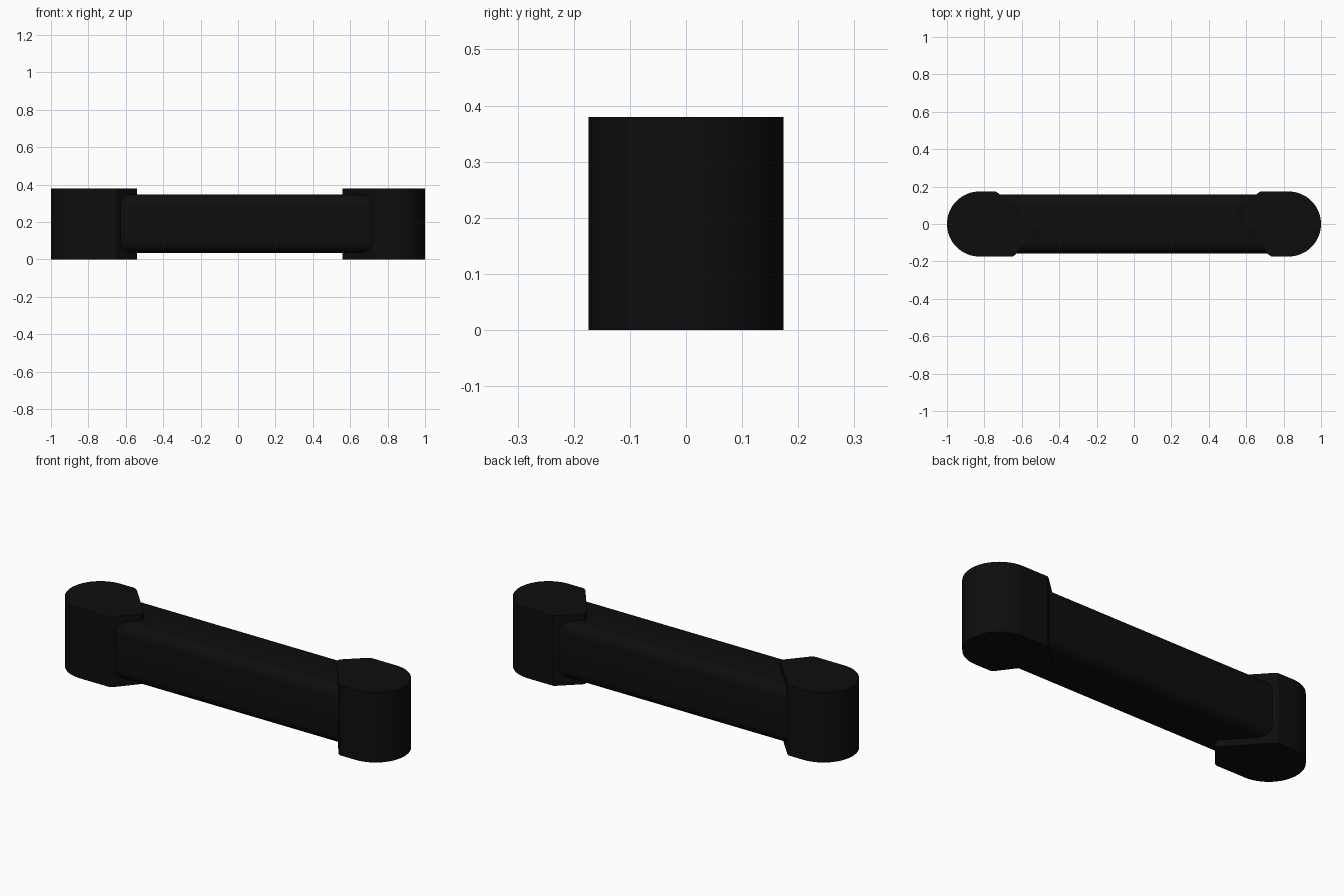
import bpy, bmesh
from math import cos, sin, pi

if "Cube" in bpy.data.objects:
    bpy.data.objects.remove(bpy.data.objects["Cube"])

black = bpy.data.materials.new("black")
black.diffuse_color = (0.004, 0.004, 0.004, 1)
black.use_nodes = True
black.node_tree.nodes["Principled BSDF"].inputs["Base Color"].default_value = black.diffuse_color


def arc(cx, cy, r, a0, a1, n):
    return [(cx + r * cos(a0 + (a1 - a0) * i / n),
             cy + r * sin(a0 + (a1 - a0) * i / n)) for i in range(n + 1)]


def extrude(name, pts, vec):
    """Closed prism from a 3D outline, smooth on its round sides."""
    bm = bmesh.new()
    face = bm.faces.new([bm.verts.new(p) for p in pts])
    out = bmesh.ops.extrude_face_region(bm, geom=[face], use_keep_orig=True)
    moved = [v for v in out["geom"] if isinstance(v, bmesh.types.BMVert)]
    bmesh.ops.translate(bm, verts=moved, vec=vec)
    bmesh.ops.recalc_face_normals(bm, faces=bm.faces)
    me = bpy.data.meshes.new(name)
    bm.to_mesh(me)
    bm.free()
    me.materials.append(black)
    ob = bpy.data.objects.new(name, me)
    bpy.context.collection.objects.link(ob)
    bpy.ops.object.select_all(action='DESELECT')
    ob.select_set(True)
    bpy.context.view_layer.objects.active = ob
    bpy.ops.object.shade_smooth_by_angle(angle=0.5)
    return ob


# End blocks: round outside, skewed point towards the bar
R, H = 0.174, 0.38
left = arc(-1 + R, 0, R, pi / 2, 3 * pi / 2, 32) + [
    (-0.65, -R), (-0.635, -0.165), (-0.54, -0.053), (-0.54, -0.035),
    (-0.722, 0.163), (-0.74, R)]
right = arc(1 - R, 0, R, -pi / 2, pi / 2, 32) + [
    (0.675, R), (0.66, 0.163), (0.56, 0.07), (0.56, 0.05),
    (0.717, -0.162), (0.735, -R)]
for name, plan in (("left_end_block", left), ("right_end_block", right)):
    extrude(name, [(x, y, 0) for x, y in plan], (0, 0, H))

# Connecting bar: rounded rectangular section
W, Z0, Z1, r = 0.157, 0.035, 0.347, 0.06
section = []
for k, (y, z) in enumerate([(W - r, Z1 - r), (r - W, Z1 - r),
                            (r - W, Z0 + r), (W - r, Z0 + r)]):
    section += arc(y, z, r, k * pi / 2, (k + 1) * pi / 2, 8)
extrude("connecting_bar", [(-0.78, y, z) for y, z in section], (1.56, 0, 0))
